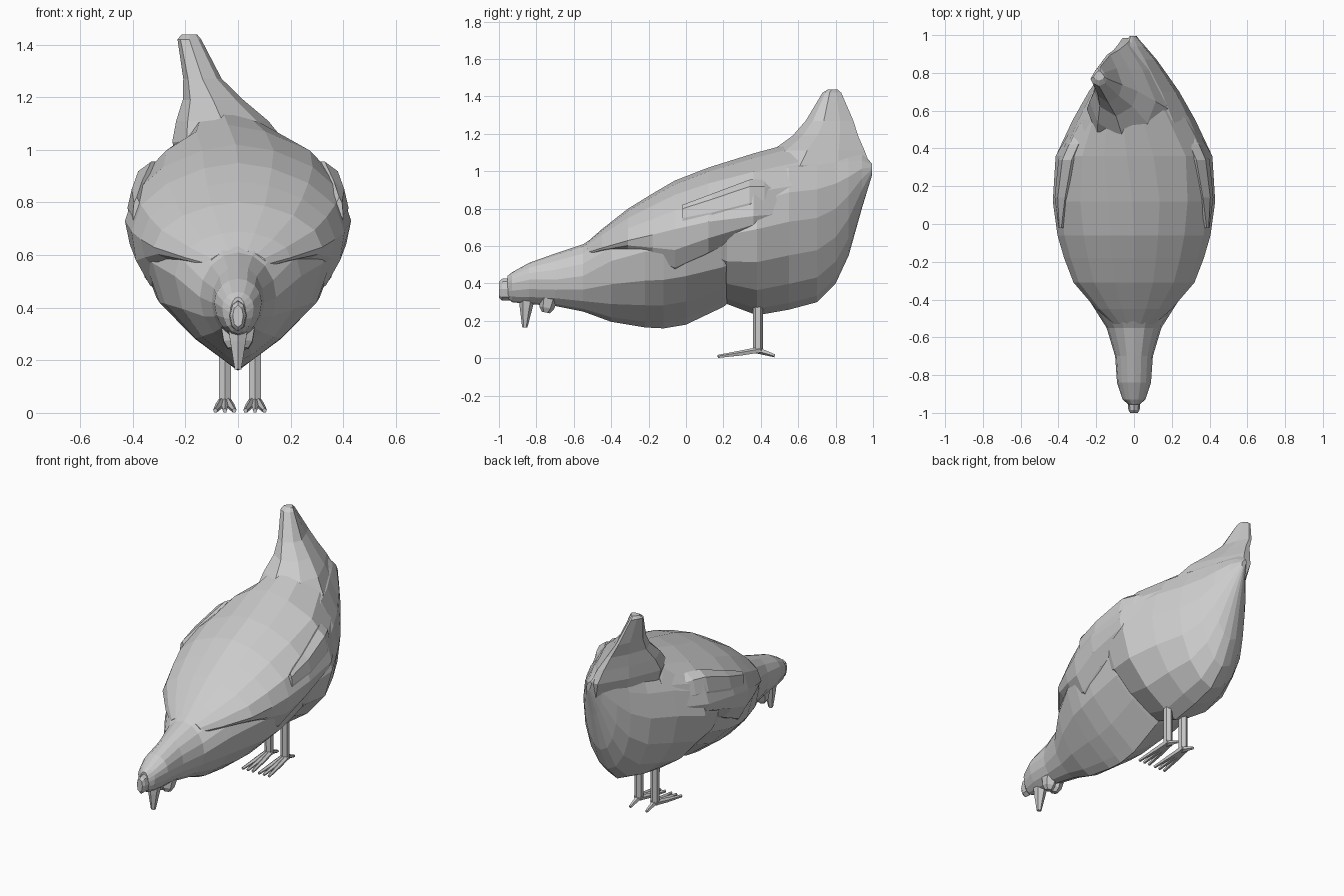
import bpy
import bmesh
from math import sin, cos, pi, copysign
from mathutils import Vector


def loft(name, rings):
    """Skin a list of equal-length closed rings and cap both ends."""
    bm = bmesh.new()
    vs = [[bm.verts.new(p) for p in r] for r in rings]
    n = len(rings[0])
    for a, b in zip(vs, vs[1:]):
        for i in range(n):
            j = (i + 1) % n
            bm.faces.new((a[i], a[j], b[j], b[i]))
    bm.faces.new(vs[0])
    bm.faces.new(vs[-1])
    bmesh.ops.recalc_face_normals(bm, faces=bm.faces)
    me = bpy.data.meshes.new(name)
    bm.to_mesh(me)
    bm.free()
    ob = bpy.data.objects.new(name, me)
    bpy.context.collection.objects.link(ob)
    return ob


def spow(v, e):
    return copysign(abs(v) ** e, v) if abs(v) > 1e-6 else 0.0


def body_ring(y, zb, zm, zt, w, n=16, low=1.8, top=1.0, cx=0.0):
    """Upright section; low/top set how V-shaped each half is."""
    pts = []
    for i in range(n):
        t = 2 * pi * i / n
        s, c = sin(t), cos(t)
        x = w * spow(c, top if s >= 0 else low)
        z = zm + s * ((zt - zm) if s >= 0 else (zm - zb))
        pts.append((cx + x - 0.4 * max(0, z - 1.0), y, z))
    return pts


def prism(name, path, sides=6):
    """Tapered stick through (point, radius) pairs."""
    rings = []
    axis = (Vector(path[-1][0]) - Vector(path[0][0])).normalized()
    side = axis.cross(Vector((1, 0, 0))).normalized()
    up = axis.cross(side)
    for p, r in path:
        rings.append([Vector(p) + side * r * cos(2 * pi * i / sides) + up * r * sin(2 * pi * i / sides)
                      for i in range(sides)])
    return loft(name, rings)


# Head and neck blending into the breast: y, bottom, widest height, top, half width, V-ness
loft("head_and_breast", [body_ring(*r[:5], low=r[5]) for r in (
    (-0.955, 0.32, 0.38, 0.44, 0.03, 1), (-0.93, 0.30, 0.40, 0.46, 0.06, 1.1),
    (-0.84, 0.29, 0.42, 0.51, 0.09, 1.2), (-0.70, 0.28, 0.42, 0.56, 0.10, 1.2),
    (-0.55, 0.25, 0.44, 0.61, 0.145, 1.3), (-0.40, 0.195, 0.52, 0.71, 0.24, 1.6),
    (-0.22, 0.165, 0.57, 0.82, 0.325, 2.0), (-0.12, 0.16, 0.58, 0.87, 0.355, 2.2),
    (0.0, 0.18, 0.60, 0.90, 0.37, 2.2), (0.2, 0.275, 0.62, 0.95, 0.36, 2.0),
    (0.38, 0.42, 0.65, 0.95, 0.34, 1.8))])

# Back feathers with an edge overhanging the breast and dipping at the wing tips
loft("back_feathers", [body_ring(*r, low=0.55, top=1.2) for r in (
    (-0.53, 0.54, 0.565, 0.62, 0.11), (-0.45, 0.56, 0.59, 0.69, 0.20),
    (-0.31, 0.56, 0.63, 0.80, 0.32), (-0.18, 0.48, 0.66, 0.88, 0.37),
    (-0.06, 0.40, 0.69, 0.95, 0.405), (0.12, 0.50, 0.73, 1.02, 0.43),
    (0.36, 0.64, 0.76, 1.095, 0.415), (0.6, 0.66, 0.78, 1.16, 0.275))])

# Rear body and thigh fluff, running back to the tail base
loft("rear_body", [body_ring(*r[:5], low=r[5], top=1.2) for r in (
    (0.04, 0.50, 0.64, 0.90, 0.34, 1.8), (0.22, 0.29, 0.66, 1.0, 0.385, 1.8),
    (0.38, 0.23, 0.69, 1.08, 0.405, 1.7), (0.55, 0.26, 0.73, 1.14, 0.325, 1.4),
    (0.70, 0.30, 0.75, 1.15, 0.24, 1.2), (0.80, 0.40, 0.80, 1.15, 0.17, 1.1),
    (0.87, 0.55, 0.87, 1.13, 0.12, 1.0), (0.94, 0.80, 0.96, 1.10, 0.06, 1.0),
    (0.995, 0.98, 1.01, 1.04, 0.015, 1.0))])

# Tail fin leaning to one side: z, centre x, front y, back y, half width
outline = ((0, 0), (0.75, 0.15), (1, 0.38), (0.6, 0.72), (0.12, 1),
           (-0.12, 1), (-0.6, 0.72), (-1, 0.38), (-0.75, 0.15))
loft("tail", [[(cx + u * w, y0 + v * (y1 - y0), z) for u, v in outline]
              for z, cx, y0, y1, w in (
    (0.93, -0.01, 0.38, 0.965, 0.21), (1.03, -0.035, 0.38, 0.985, 0.215),
    (1.11, -0.06, 0.46, 0.955, 0.175), (1.19, -0.095, 0.57, 0.92, 0.115),
    (1.27, -0.135, 0.64, 0.895, 0.073), (1.42, -0.185, 0.73, 0.83, 0.045),
    (1.438, -0.185, 0.76, 0.81, 0.03))])

# Folded wings lying against the back
for s, nm in ((-1, "left_wing"), (1, "right_wing")):
    loft(nm, [body_ring(y, zb, zm, zt, w, n=8, low=1, cx=s * cx) for y, zb, zm, zt, w, cx in (
        (-0.02, 0.68, 0.75, 0.82, 0.015, 0.385), (0.14, 0.66, 0.78, 0.88, 0.055, 0.365),
        (0.34, 0.70, 0.83, 0.955, 0.07, 0.33), (0.42, 0.72, 0.83, 0.955, 0.07, 0.295),
        (0.54, 0.76, 0.83, 0.92, 0.05, 0.23))])

# Comb, beak and wattles on the lowered head
loft("comb", [body_ring(y, a, 0.37, b, w, n=8, low=1) for y, a, b, w in (
    (-0.93, 0.31, 0.43, 0.035), (-0.985, 0.31, 0.425, 0.03), (-1.0, 0.325, 0.41, 0.02))])
prism("beak", [((0, -0.85, 0.32), 0.042), ((0, -0.855, 0.27), 0.034), ((0, -0.862, 0.165), 0.014)])
for s, nm in ((-1, "left_wattle"), (1, "right_wattle")):
    prism(nm, [((s * 0.02, -0.735, 0.32), 0.05), ((s * 0.02, -0.745, 0.27), 0.04),
               ((s * 0.02, -0.75, 0.245), 0.022)])

# Legs and toes
for x, nm in ((-0.05, "left"), (0.065, "right")):
    prism(nm + "_leg", [((x, 0.385, 0.03), 0.026), ((x, 0.385, 0.28), 0.027)])
    for k, dx in enumerate((-0.036, 0, 0.036)):
        prism(f"{nm}_front_toe_{k + 1}", [((x + dx * 0.25, 0.40, 0.045), 0.017),
                                          ((x + dx * 0.6, 0.30, 0.028), 0.015),
                                          ((x + dx, 0.17, 0.009), 0.009)], 5)
    prism(nm + "_back_toe", [((x, 0.37, 0.048), 0.02), ((x, 0.475, 0.014), 0.009)], 5)
